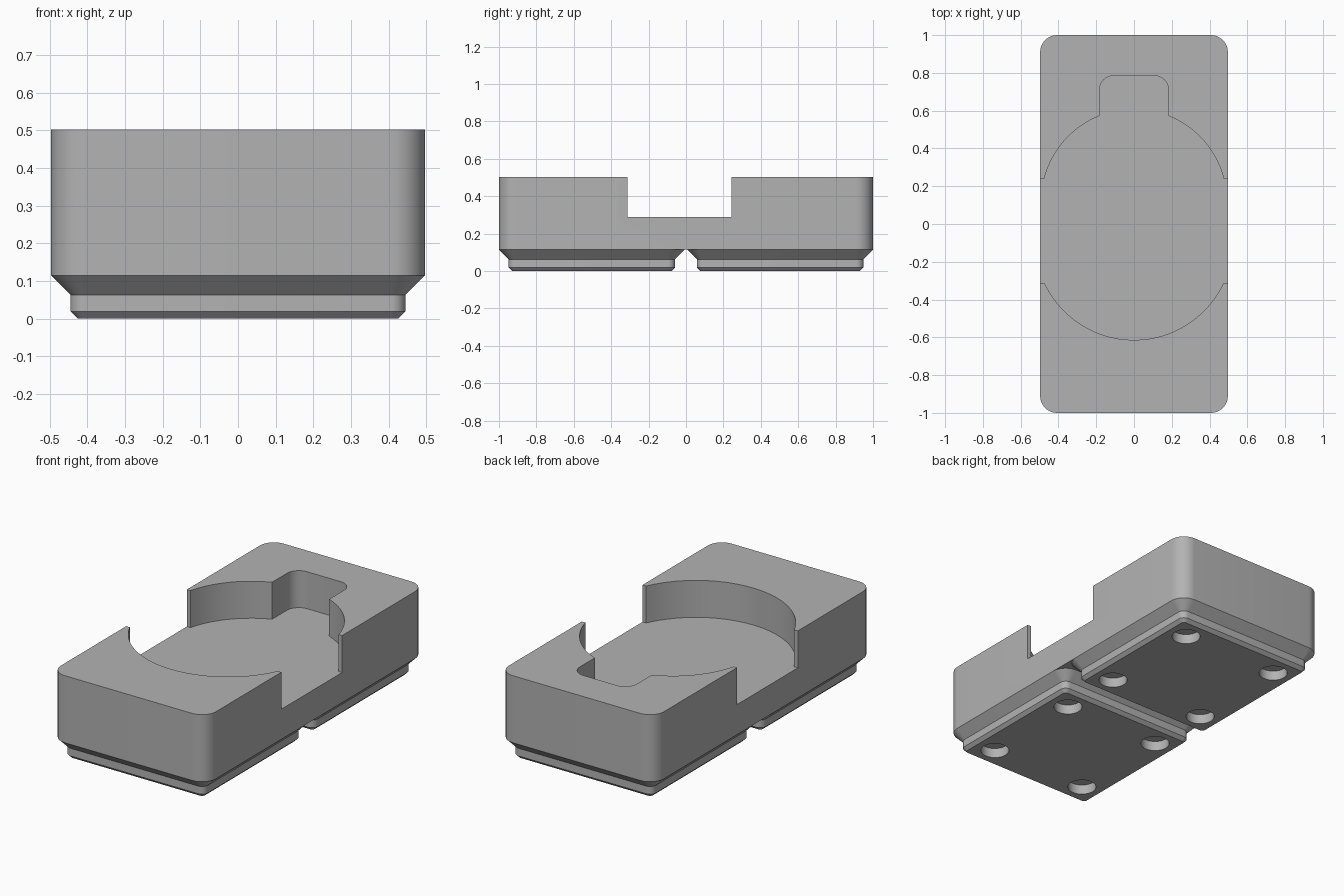
import bpy
import bmesh
from math import cos, sin, pi, atan2, hypot, radians

cube = bpy.data.objects.get("Cube")
if cube:
    bpy.data.objects.remove(cube, do_unlink=True)

grey = bpy.data.materials.new("plain grey")
grey.use_nodes = True
grey.diffuse_color = (0.45, 0.45, 0.45, 1)
grey.node_tree.nodes["Principled BSDF"].inputs["Base Color"].default_value = (0.45, 0.45, 0.45, 1)

HALF_X, HALF_Y = 0.497, 1.0
TOP, FLOOR, FOOT_TOP = 0.503, 0.289, 0.115
PITCH = 0.503


def arc(cx, cy, r, start, end, steps):
    return [(cx + r * cos(start + (end - start) * i / steps),
             cy + r * sin(start + (end - start) * i / steps)) for i in range(steps + 1)]


def rounded_rect(hx, hy, r, cy=0):
    points = []
    for k, (sx, sy) in enumerate([(1, 1), (-1, 1), (-1, -1), (1, -1)]):
        points += arc(sx * (hx - r), cy + sy * (hy - r), r, k * pi / 2, (k + 1) * pi / 2, 10)
    return points


def loft(name, rings):
    """Closed solid through (outline, height) rings with equal point counts."""
    bm = bmesh.new()
    loops = [[bm.verts.new((x, y, z)) for x, y in outline] for outline, z in rings]
    for low, high in zip(loops, loops[1:]):
        for i in range(len(low)):
            j = (i + 1) % len(low)
            bm.faces.new((low[i], low[j], high[j], high[i]))
    bm.faces.new(loops[0][::-1])
    bm.faces.new(loops[-1])
    bmesh.ops.recalc_face_normals(bm, faces=bm.faces)
    mesh = bpy.data.meshes.new(name)
    bm.to_mesh(mesh)
    bm.free()
    obj = bpy.data.objects.new(name, mesh)
    bpy.context.collection.objects.link(obj)
    mesh.materials.append(grey)
    return obj


def activate(obj):
    bpy.ops.object.select_all(action='DESELECT')
    obj.select_set(True)
    bpy.context.view_layer.objects.active = obj


def cut(obj, cutter):
    mod = obj.modifiers.new("cut", 'BOOLEAN')
    mod.operation = 'DIFFERENCE'
    mod.solver = 'EXACT'
    mod.object = cutter
    activate(obj)
    bpy.ops.object.modifier_apply(modifier=mod.name)
    bpy.data.objects.remove(cutter, do_unlink=True)


def smooth(obj):
    activate(obj)
    bpy.ops.object.shade_smooth_by_angle(angle=radians(30))


# Pocket outline, right half from the lowest point upward
SIDE_X, SLOT_FRONT, SLOT_BACK = 0.475, -0.313, 0.242
NOTCH_X, NOTCH_START, NOTCH_END, NOTCH_R = 0.183, 0.573, 0.785, 0.075
front_y, front_r = -0.091, 0.523
back_y = 0.117
back_start = atan2(SLOT_BACK - back_y, SIDE_X)
back_end = atan2(NOTCH_START - back_y, NOTCH_X)
back_r = hypot(SIDE_X, SLOT_BACK - back_y)

half = arc(0, front_y, front_r, -pi / 2, atan2(SLOT_FRONT - front_y, SIDE_X), 14)
half += [(0.6, SLOT_FRONT), (0.6, SLOT_BACK)]
half += arc(0, back_y, back_r, back_start, back_end, 10)
half += arc(NOTCH_X - NOTCH_R, NOTCH_END - NOTCH_R, NOTCH_R, 0, pi / 2, 8)
pocket = half + [(-x, y) for x, y in reversed(half[1:])]

# Body with the pocket and side openings
outline = rounded_rect(HALF_X, HALF_Y, 0.09)
body = loft("body", [(outline, FOOT_TOP), (outline, TOP)])
cut(body, loft("pocket_cutter", [(pocket, FLOOR), (pocket, TOP + 0.1)]))
smooth(body)

# Stepped feet with four round recesses each
profile = [(0.426, 0.019, 0), (0.445, 0.038, 0.019), (0.445, 0.038, 0.063), (0.497, 0.09, FOOT_TOP)]
for name, cy in (("front_foot", -PITCH), ("back_foot", PITCH)):
    foot = loft(name, [(rounded_rect(h, h, r, cy), z) for h, r, z in profile])
    for sx in (-1, 1):
        for sy in (-1, 1):
            hole = arc(sx * 0.311, cy + sy * 0.311, 0.077, 0, 2 * pi, 32)[:-1]
            cut(foot, loft("recess_cutter", [(hole, -0.05), (hole, 0.057)]))
    smooth(foot)
